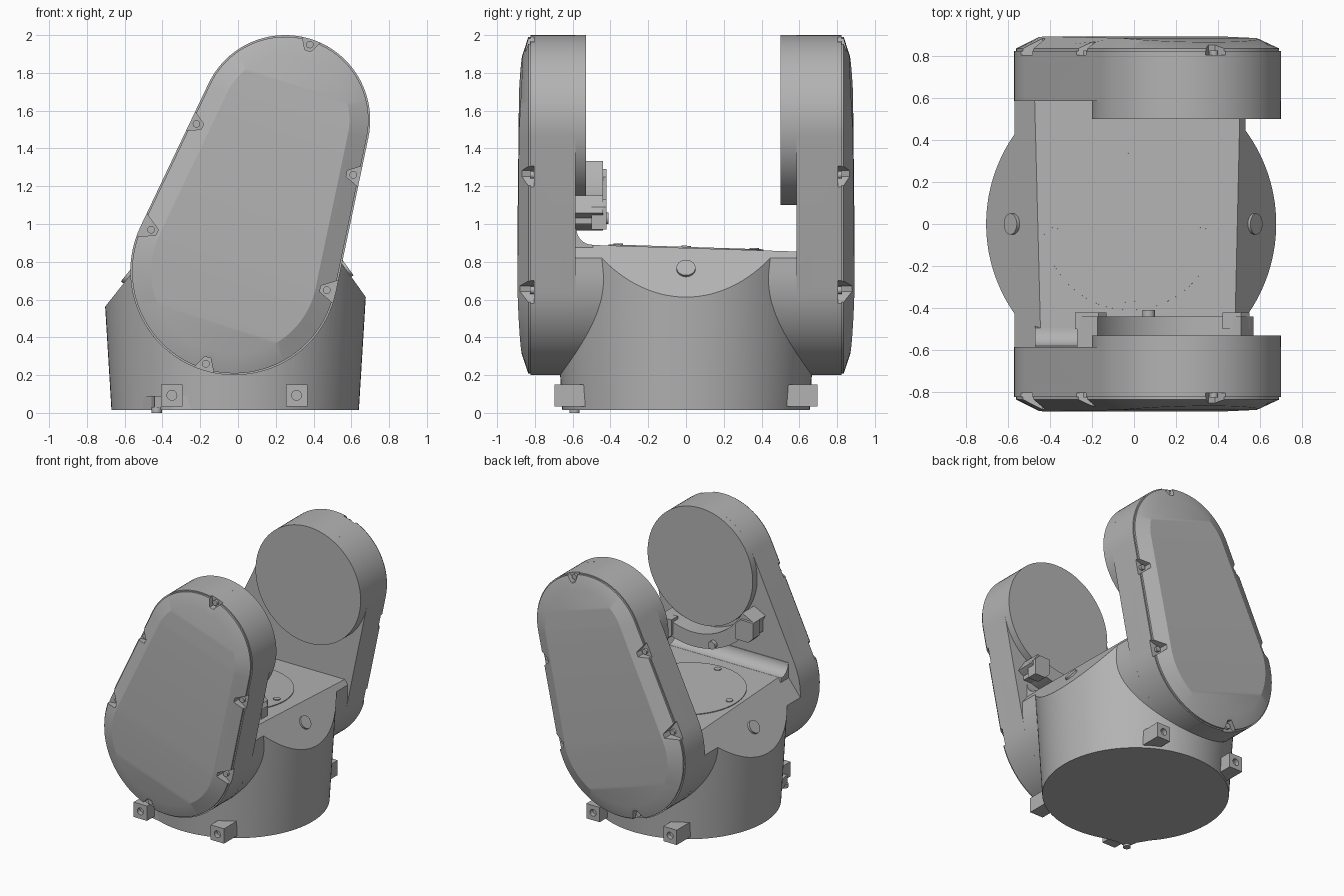
import bpy, bmesh
from math import cos, sin, acos, atan2, radians, hypot, pi
from mathutils import Vector, Matrix

cube = bpy.data.objects.get("Cube")
if cube:
    bpy.data.objects.remove(cube)

grey = bpy.data.materials.new("machine_grey")
grey.use_nodes = True
grey.diffuse_color = (0.45, 0.45, 0.45, 1)
grey.node_tree.nodes["Principled BSDF"].inputs["Base Color"].default_value = (0.45, 0.45, 0.45, 1)


def finish(name, bm):
    bmesh.ops.recalc_face_normals(bm, faces=bm.faces)
    mesh = bpy.data.meshes.new(name)
    bm.to_mesh(mesh)
    bm.free()
    mesh.materials.append(grey)
    obj = bpy.data.objects.new(name, mesh)
    bpy.context.collection.objects.link(obj)
    return obj


def place(axis, u, v, w):
    return {"x": (w, u, v), "y": (u, w, v), "z": (u, v, w)}[axis]


def prism(name, pts, a, b, axis="y", pts_b=None):
    """Extrude a profile from a to b along an axis."""
    bm = bmesh.new()
    ends = [[bm.verts.new(place(axis, u, v, w)) for u, v in p]
            for p, w in ((pts, a), (pts_b or pts, b))]
    n = len(pts)
    for e in ends:
        bm.faces.new(e)
    for i in range(n):
        j = (i + 1) % n
        bm.faces.new((ends[0][i], ends[0][j], ends[1][j], ends[1][i]))
    return finish(name, bm)


def cyl(name, start, direction, length, r, r_end=None, seg=96):
    d = Vector(direction).normalized()
    mat = Matrix.Translation(Vector(start) + d * length / 2) @ d.to_track_quat("Z", "Y").to_matrix().to_4x4()
    bm = bmesh.new()
    bmesh.ops.create_cone(bm, cap_ends=True, segments=seg, radius1=r,
                          radius2=r if r_end is None else r_end, depth=length, matrix=mat)
    return finish(name, bm)


def box(name, x0, x1, y0, y1, z0, z1):
    return prism(name, [(x0, z0), (x1, z0), (x1, z1), (x0, z1)], y0, y1)


def combine(obj, tool, operation):
    mod = obj.modifiers.new("cut", "BOOLEAN")
    mod.operation, mod.object, mod.solver = operation, tool, "EXACT"
    bpy.context.view_layer.objects.active = obj
    bpy.ops.object.modifier_apply(modifier=mod.name)
    bpy.data.objects.remove(tool)


def arc(c, r, a0, a1, n):
    return [(c[0] + r * cos(a0 + (a1 - a0) * i / (n - 1)),
             c[1] + r * sin(a0 + (a1 - a0) * i / (n - 1))) for i in range(n)]


# Arm outline: hull of a large lower and a smaller upper circle
LOW, LOW_R = (-0.02, 0.75), 0.55
TOP, TOP_R = (0.25, 1.55), 0.45
span = hypot(TOP[0] - LOW[0], TOP[1] - LOW[1])
lean = atan2(TOP[1] - LOW[1], TOP[0] - LOW[0])
tangent = acos((LOW_R - TOP_R) / span)
N = 48


def outline(inset):
    return (arc(TOP, TOP_R - inset, lean - tangent, lean + tangent, N)
            + arc(LOW, LOW_R - inset, lean + tangent, lean + 2 * pi - tangent, N))


def crown(x, z):
    s = (x - 0.08) * cos(lean) + (z - 1.1) * sin(lean)
    return 0.897 - 0.03 * (s / 0.8) ** 2


def arm(name, side):
    bm = bmesh.new()
    rings = []
    for y, inset in ((0.585, 0), (0.822, 0), (0.822, 0.009), (0.835, 0.009), (None, 0.11)):
        rings.append([bm.verts.new((x, side * (y or crown(x, z)), z)) for x, z in outline(inset)])
    bm.faces.new(rings[0])
    total = 2 * N
    for r0, r1 in zip(rings, rings[1:]):
        for i in range(total):
            j = (i + 1) % total
            bm.faces.new((r0[i], r0[j], r1[j], r1[i]))
    # gently crowned cover, made of strips across the long axis
    face, half = rings[-1], N // 2
    right = face[:half][::-1] + face[N + half:][::-1]
    left = face[half:N + half]
    for i in range(N - 1):
        bm.faces.new((right[i], right[i + 1], left[i + 1], left[i]))
    return finish(name, bm)


lugs = [(0.38, 1.95, 72), (-0.22, 1.53, 154), (-0.46, 0.97, 155),
        (-0.17, 0.26, 253), (0.47, 0.65, -12), (0.61, 1.26, -12)]

for label, side, disc_y in (("front", -1, 0.53), ("back", 1, 0.50)):
    body = arm(label + "_arm", side)
    for x, z, deg in lugs:
        nx, nz = cos(radians(deg)), sin(radians(deg))
        pocket = [(x + n * nx - t * nz, z + n * nz + t * nx)
                  for t, n in ((-0.016, -0.035), (0.016, -0.035), (0.08, 0.08), (-0.08, 0.08))]
        combine(body, prism("pocket_cutter", pocket, side * 0.805, side * 0.96), "DIFFERENCE")
        cyl(label + "_cover_screw", (x, side * 0.79, z), (0, side, 0), 0.035, 0.02, seg=20)
    # pivot disc on the inner side
    cyl(label + "_pivot_disc", (TOP[0], side * disc_y, TOP[1]), (0, side, 0), 0.1, TOP_R)

# Base: tapered drum crossed by a horizontal trough, trimmed by a sloping roof
base = cyl("base", (-0.015, 0, 0.015), (0, 0, 1), 0.985, 0.655, 0.715, 128)
trough = arc(LOW, LOW_R, pi, 2 * pi, 64) + [(0.53, 1), (-0.57, 1)]
combine(base, prism("trough_tool", trough, -0.62, 0.62), "UNION")


def roof(y):
    z = 0.873 - 0.032 * y
    return [(-0.85, -0.1), (0.85, -0.1), (0.85, 0.369),
            (0.675 - (z - 0.615) / 1.405, z), (-0.705 + (z - 0.56) / 1.265, z), (-0.85, 0.377)]


combine(base, prism("roof_tool", roof(-1), -1, 1, pts_b=roof(1)), "INTERSECT")

# Concave blend between deck and front arm
blend = [(-0.62, 0.8), (-0.47, 0.8)] + arc((-0.495, 0.975), 0.085, -pi / 2, -pi, 12) + [(-0.62, 0.975)]
prism("deck_blend", blend, -0.47, 0.49, "x")

# Deck plate with four screws
up = (0, 0.032, 1)
cyl("deck_plate", (-0.02, 0, 0.865), up, 0.014, 0.41)
for dx, dy in ((1, 0), (-1, 0), (0, 1), (0, -1)):
    x, y = -0.02 + 0.352 * dx, 0.36 * dy
    cyl("deck_screw", (x, y, 0.87 - 0.032 * y), up, 0.015, 0.025, seg=24)

# Buttons on the sloping shoulders
cyl("left_button", (0.558, 0, 0.752), (1.405, 0, 1), 0.03, 0.05, seg=40)
cyl("right_button", (-0.565, 0, 0.717), (-1.265, 0, 1), 0.03, 0.05, seg=40)

# Cable bracket under the front pivot disc
a0, a1 = radians(207), radians(303)
band = arc(TOP, 0.585, a0, a1, 40) + arc(TOP, 0.475, a1, a0, 40)
prism("bracket_band", band, -0.6, -0.44)
for label, x0, x1, z0, z1 in (("right", -0.28, -0.13, 1.13, 1.29), ("left", 0.42, 0.55, 0.97, 1.13)):
    c = 0.04
    prism(label + "_bracket_block",
          [(x0, z0 + c), (x0 + c, z0), (x1, z0), (x1, z1 - c), (x1 - c, z1), (x0, z1)], -0.5, -0.42)
    box(label + "_bracket_stem", x0 + 0.03, x1 - 0.03, -0.6, -0.49, z0 + 0.03, z1 - 0.03)
cyl("bracket_knob", (0.07, -0.45, 1.03), (0, 1, 0), 0.04, 0.03, seg=24)

# Four mounting feet with bolt holes
for label, side in (("front", -1), ("back", 1)):
    for x in (-0.35, 0.31):
        foot = box(label + "_foot", x - 0.057, x + 0.057, side * 0.5, side * 0.695, 0.035, 0.15)
        combine(foot, cyl("hole_cutter", (x, side * 0.66, 0.093), (0, side, 0), 0.1, 0.026, seg=24), "DIFFERENCE")

# Alignment point at the base edge, with its pin
heading = atan2(-0.595, -0.415)
flank = radians(17)
point = [(-0.015 + r * cos(heading + a), r * sin(heading + a))
         for r, a in ((0.4, 0), (0.65, -flank), (0.68, -flank / 3), (0.745, 0), (0.68, flank / 3), (0.65, flank))]
prism("alignment_point", point, 0.015, 0.09, "z")
cyl("alignment_pin", (-0.43, -0.59, 0), (0, 0, 1), 0.03, 0.027, seg=24)

# Smooth rounded sides, keep hard edges
for obj in bpy.context.collection.objects:
    if obj.type == "MESH" and grey.name in obj.data.materials:
        bpy.ops.object.select_all(action="DESELECT")
        obj.select_set(True)
        bpy.context.view_layer.objects.active = obj
        bpy.ops.object.shade_smooth_by_angle(angle=radians(20))
